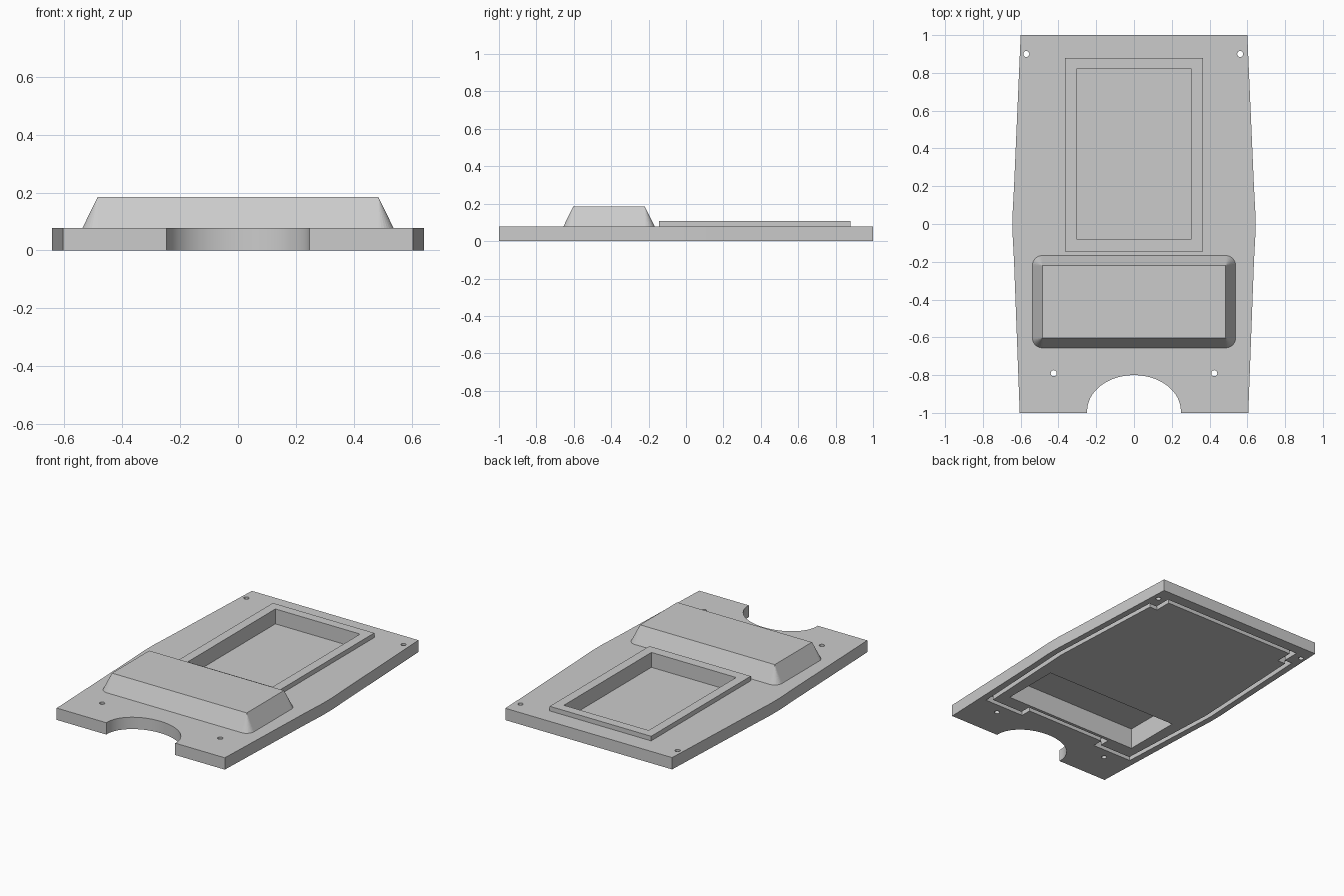
import bpy, bmesh
from math import sin, cos, pi, radians
from mathutils import Vector

if "Cube" in bpy.data.objects:
    bpy.data.objects.remove(bpy.data.objects["Cube"], do_unlink=True)

grey = bpy.data.materials.new("plain grey")
grey.use_nodes = True
grey.diffuse_color = (0.6, 0.6, 0.6, 1)
grey.node_tree.nodes["Principled BSDF"].inputs["Base Color"].default_value = grey.diffuse_color

PLATE_TOP = 0.077


def finish(name, bm):
    bmesh.ops.recalc_face_normals(bm, faces=bm.faces)
    mesh = bpy.data.meshes.new(name)
    bm.to_mesh(mesh)
    bm.free()
    mesh.materials.append(grey)
    obj = bpy.data.objects.new(name, mesh)
    bpy.context.collection.objects.link(obj)
    return obj


def prism(name, points, z0, z1):
    """Close a vertical extrusion of an outline."""
    bm = bmesh.new()
    low, high = [[bm.verts.new((x, y, z)) for x, y in points] for z in (z0, z1)]
    bm.faces.new(low)
    bm.faces.new(high)
    for i in range(len(points)):
        bm.faces.new((low[i - 1], low[i], high[i], high[i - 1]))
    return finish(name, bm)


def rect(half_x, y0, y1):
    return [(-half_x, y0), (half_x, y0), (half_x, y1), (-half_x, y1)]


def arc(cx, cy, rx, ry, start, end, steps):
    return [(cx + rx * cos(start + (end - start) * i / steps),
             cy + ry * sin(start + (end - start) * i / steps)) for i in range(steps + 1)]


def mirrored(half):
    """Close an outline given its +x half, counter-clockwise."""
    return half + [(-x, y) for x, y in reversed(half)]


def inset(points, width):
    """Move a counter-clockwise outline inwards with mitred corners."""
    result = []
    for i, point in enumerate(points):
        p = Vector(point)
        a = (p - Vector(points[i - 1])).normalized()
        b = (Vector(points[(i + 1) % len(points)]) - p).normalized()
        na, nb = Vector((-a.y, a.x)), Vector((-b.y, b.x))
        result.append(tuple(p + (na + nb) * width / (1 + na.dot(nb))))
    return result


def cut(obj, cutters):
    bpy.context.view_layer.objects.active = obj
    for cutter in cutters:
        mod = obj.modifiers.new("cut", 'BOOLEAN')
        mod.operation = 'DIFFERENCE'
        mod.solver = 'EXACT'
        mod.object = cutter
        bpy.ops.object.modifier_apply(modifier=mod.name)


# Base plate with bowed sides
plate = prism("base_plate", mirrored([(0.605, -1), (0.635, -0.2), (0.643, -0.05),
                                      (0.643, 0.05), (0.635, 0.2), (0.6, 1)]), 0, PLATE_TOP)

# Raised frame around the display window
frame = prism("display_frame", rect(0.365, -0.145, 0.88), PLATE_TOP, 0.107)

# Tapered housing: rounded foot, sharp-cornered top
bm = bmesh.new()
R, HX, Y0, Y1, STEPS = 0.053, 0.485, -0.603, -0.22, 8
tops, feet = [], []
for k, (x, y) in enumerate([(HX, Y1), (-HX, Y1), (-HX, Y0), (HX, Y0)]):
    tops.append(bm.verts.new((x, y, 0.185)))
    feet.append([bm.verts.new((px, py, PLATE_TOP))
                 for px, py in arc(x, y, R, R, k * pi / 2, (k + 1) * pi / 2, STEPS)])
for k in range(4):
    n = (k + 1) % 4
    for a, b in zip(feet[k], feet[k][1:]):
        bm.faces.new((a, b, tops[k]))
    bm.faces.new((feet[k][-1], feet[n][0], tops[n], tops[k]))
bm.faces.new(tops)
bm.faces.new([v for corner in feet for v in corner])
housing = finish("tapered_housing", bm)

# Cutters: window recess, hollow under the housing, front notch and screw holes
window = prism("window_cutter", rect(0.305, -0.08, 0.82), 0.01, 0.3)
hollow = prism("hollow_cutter", rect(0.483, -0.6, -0.215), -0.1, 0.135)
notch = prism("notch_cutter", [(0.248, -1.1)] + arc(0, -0.99, 0.248, 0.19, 0, pi, 40)
              + [(-0.248, -1.1)], -0.1, 0.3)
holes = [prism("hole_cutter", arc(x, y, 0.016, 0.016, 0, 2 * pi, 16)[:-1], -0.1, 0.3)
         for x, y in [(-0.57, 0.9), (0.562, 0.9), (-0.425, -0.79), (0.425, -0.79)]]

# Underside groove that steps around the screw holes and the notch
path = mirrored([(0.285, -0.65), (0.285, -0.72), (0.57, -0.72), (0.605, 0),
                 (0.565, 0.82), (0.51, 0.82), (0.51, 0.93)])
groove = prism("groove_cutter", path, -0.05, 0.045)
island = prism("groove_island", inset(path, 0.03), -0.1, 0.1)
cut(groove, [island])

cut(plate, [notch, groove, hollow, window] + holes)
cut(frame, [window])
cut(housing, [hollow])
for cutter in [window, hollow, notch, groove, island] + holes:
    bpy.data.objects.remove(cutter, do_unlink=True)

# Smooth the curved walls of the plate
bpy.ops.object.select_all(action='DESELECT')
plate.select_set(True)
bpy.context.view_layer.objects.active = plate
bpy.ops.object.shade_smooth_by_angle(angle=radians(25))
